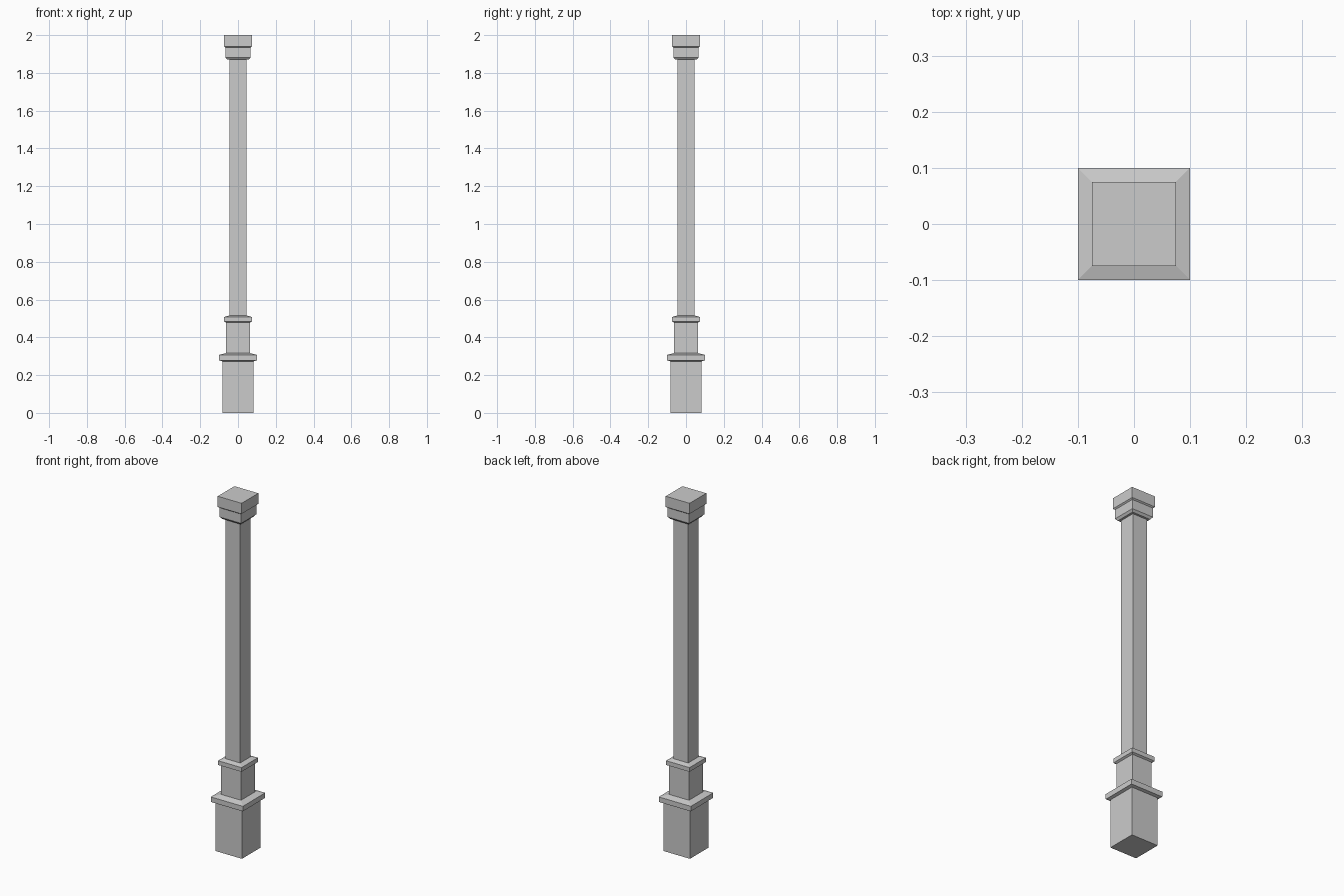
import bpy, bmesh

if "Cube" in bpy.data.objects:
    bpy.data.objects.remove(bpy.data.objects["Cube"])


def square_loft(name, rings, cap_bottom=False, cap_top=False):
    """Skin a stack of square rings given as (half width, height)."""
    bm = bmesh.new()
    corners = [(-1, -1), (1, -1), (1, 1), (-1, 1)]
    loops = [[bm.verts.new((x * h, y * h, z)) for x, y in corners] for h, z in rings]
    for low, high in zip(loops, loops[1:]):
        for i in range(4):
            j = (i + 1) % 4
            bm.faces.new((low[i], low[j], high[j], high[i]))
    if cap_bottom:
        bm.faces.new(loops[0][::-1])
    if cap_top:
        bm.faces.new(loops[-1])
    mesh = bpy.data.meshes.new(name)
    bm.to_mesh(mesh)
    bm.free()
    obj = bpy.data.objects.new(name, mesh)
    bpy.context.collection.objects.link(obj)
    return obj


# Parts meet edge to edge, so only the outer ends are capped

# Plinth and its wide collar with sloped top
square_loft("plinth", [(0.083, 0), (0.083, 0.273)], cap_bottom=True)
square_loft("lower_collar", [(0.083, 0.273), (0.099, 0.278), (0.1, 0.28),
                             (0.1, 0.307), (0.0625, 0.317)])

# Pedestal block and its narrower collar
square_loft("pedestal", [(0.0625, 0.317), (0.0625, 0.478)])
square_loft("upper_collar", [(0.0625, 0.478), (0.073, 0.484),
                             (0.073, 0.508), (0.045, 0.516)])

# Long plain shaft
square_loft("shaft", [(0.045, 0.516), (0.045, 1.87)])

# Capital: flared necking, then the top slab
square_loft("necking", [(0.045, 1.87), (0.057, 1.87), (0.067, 1.882), (0.067, 1.934)])
square_loft("top_slab", [(0.067, 1.934), (0.0745, 1.94), (0.0745, 2.0)], cap_top=True)
